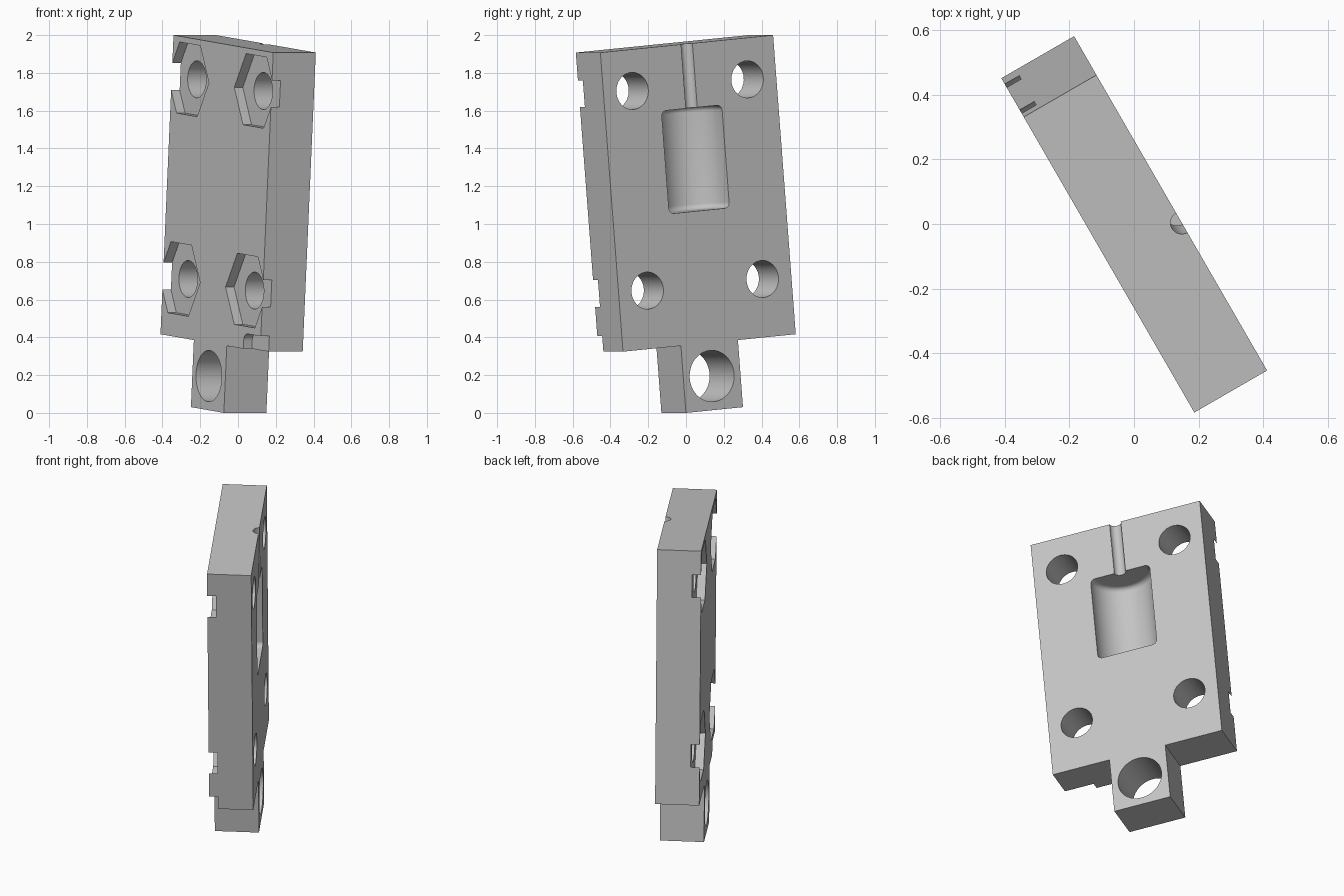
import bpy, bmesh
from math import cos, sin, pi, radians
from mathutils import Matrix, Vector

old = bpy.data.objects.get("Cube")
if old:
    bpy.data.objects.remove(old, do_unlink=True)

grey = bpy.data.materials.new("plain grey")
grey.use_nodes = True
colour = (0.55, 0.55, 0.55, 1)
grey.diffuse_color = colour
grey.node_tree.nodes["Principled BSDF"].inputs["Base Color"].default_value = colour

HALF = 0.13          # half thickness of the plate
MID = 0.10           # centre line across the width
BOTTOM, TOP = 0.363, 1.9525
SIDE = 0.53          # half width
SEAT = 0.052         # depth of nut seats


def finish(bm, name):
    bmesh.ops.recalc_face_normals(bm, faces=bm.faces)
    mesh = bpy.data.meshes.new(name)
    bm.to_mesh(mesh)
    bm.free()
    obj = bpy.data.objects.new(name, mesh)
    bpy.context.collection.objects.link(obj)
    mesh.materials.append(grey)
    return obj


def prism(name, outline, x0, x1):
    """Outline across the plate (width, height), extruded through its thickness."""
    bm = bmesh.new()
    face = bm.faces.new([bm.verts.new((x0, w, v)) for w, v in outline])
    moved = bmesh.ops.extrude_face_region(bm, geom=[face])["geom"]
    bmesh.ops.translate(bm, vec=(x1 - x0, 0, 0),
                        verts=[g for g in moved if isinstance(g, bmesh.types.BMVert)])
    return finish(bm, name)


def ring(w, v, r, n, start=0.0, sweep=2 * pi):
    return [(w + r * cos(start + sweep * i / n), v + r * sin(start + sweep * i / n))
            for i in range(n)]


def lathe(name, profile, steps=64):
    """Profile (radius, height) spun about an upright axis in the front face."""
    bm = bmesh.new()
    verts = [bm.verts.new((HALF + r, MID, v)) for r, v in profile]
    edges = [bm.edges.new(pair) for pair in zip(verts, verts[1:])]
    bmesh.ops.spin(bm, geom=verts + edges, cent=(HALF, MID, 0), axis=(0, 0, 1),
                   angle=2 * pi, steps=steps)
    bmesh.ops.remove_doubles(bm, verts=bm.verts, dist=1e-5)
    return finish(bm, name)


# Plate with its lower tab
tab, foot = 0.175, 0.0065
half = [(tab, foot), (tab, BOTTOM), (SIDE, BOTTOM), (SIDE, TOP)]
outline = [(MID + w, v) for w, v in half] + [(MID - w, v) for w, v in reversed(half)]
plate = prism("mounting_plate", outline, -HALF, HALF)

# Bolt holes with six-sided nut seats on the rear face
cutters = []
for w in (MID - 0.353, MID + 0.353):
    for v in (0.672, 1.733):
        cutters.append(prism("nut_seat", ring(w, v, 0.218, 6), -1, SEAT - HALF))
        cutters.append(prism("bolt_hole", ring(w, v, 0.098, 48), -1, 1))

# Large hole in the tab
cutters.append(prism("tab_hole", ring(MID, 0.187, 0.136, 64), -1, 1))

# Shallow rear corner recess with one rounded corner
r = 0.04
recess = [(-1, 0.2), (-0.25, 0.2)] + ring(-0.25 - r, 0.445 - r, r, 10, 0, pi / 2)
recess += [(-0.25 - r, 0.445), (-1, 0.445)]
cutters.append(prism("corner_recess", recess, -1, SEAT - HALF))

# Half-round pocket with rounded ends, and the channel running out of the top
R, low, high, f = 0.185, 1.065, 1.612, 0.03
arc = [(R - f + f * sin(a), f * (1 - cos(a))) for a in [pi / 2 * i / 8 for i in range(9)]]
pocket = [(0, low)] + [(x, low + d) for x, d in arc]
pocket += [(x, high - d) for x, d in reversed(arc)] + [(0, high)]
cutters.append(lathe("pocket", pocket))
cutters.append(lathe("channel", [(0, 1.4), (0.035, 1.4), (0.035, 2.2), (0, 2.2)], 32))

# Cut everything out of the plate
bpy.context.view_layer.objects.active = plate
for cutter in cutters:
    mod = plate.modifiers.new("cut", "BOOLEAN")
    mod.operation, mod.solver, mod.object = "DIFFERENCE", "EXACT", cutter
    bpy.ops.object.modifier_apply(modifier=mod.name)
    bpy.data.objects.remove(cutter, do_unlink=True)

# Stand the plate in its tilted pose
plate.matrix_world = Matrix.Rotation(radians(30), 4, "Z") @ Matrix.Rotation(radians(5), 4, "X")
bpy.ops.object.select_all(action="DESELECT")
plate.select_set(True)
bpy.ops.object.shade_smooth_by_angle(angle=radians(25))
